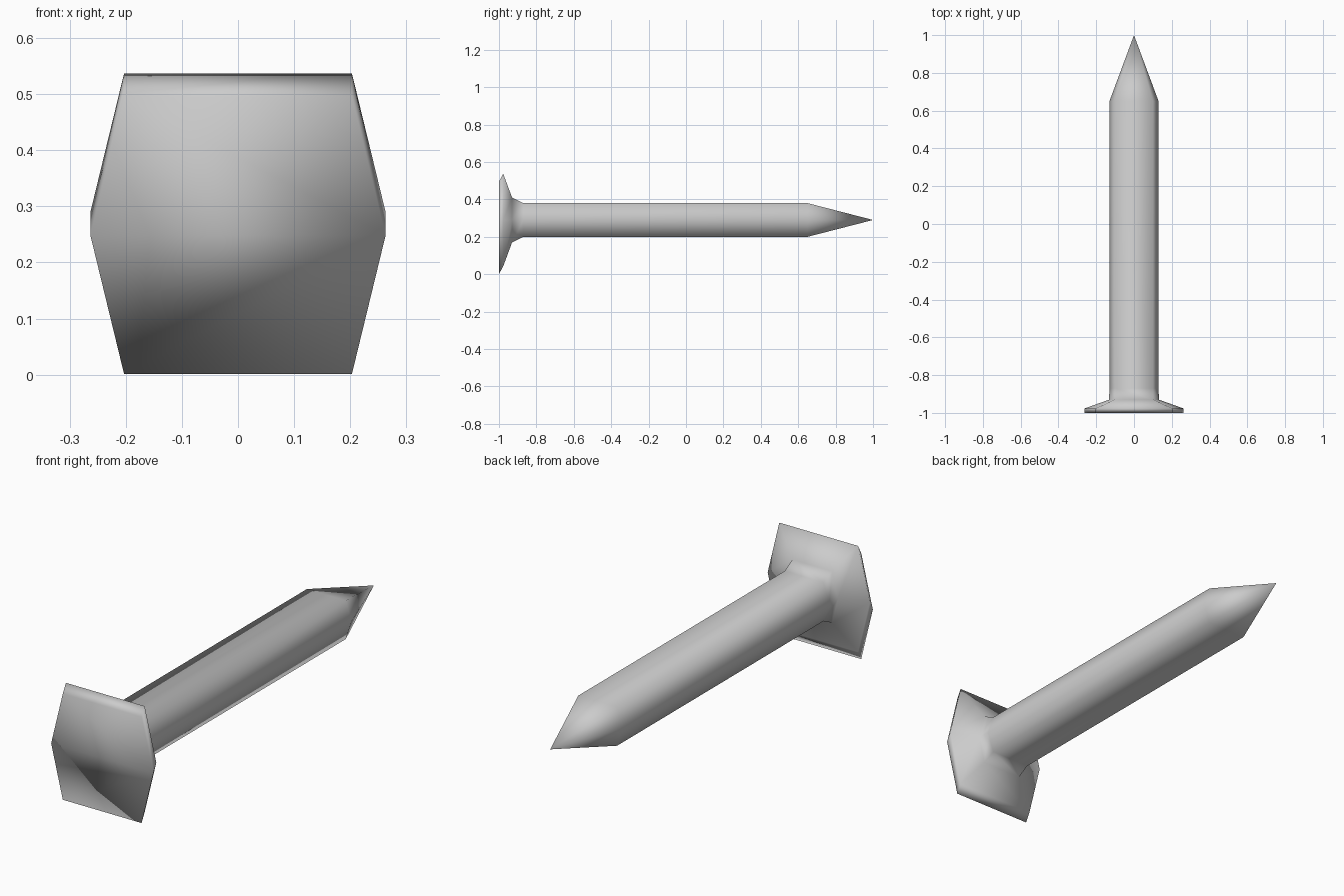
import bpy
import bmesh

cube = bpy.data.objects.get("Cube")
if cube:
    bpy.data.objects.remove(cube, do_unlink=True)

# Plain grey metal
steel = bpy.data.materials.new("grey steel")
steel.use_nodes = True
grey = (0.6, 0.6, 0.6, 1)
steel.diffuse_color = grey
steel.node_tree.nodes["Principled BSDF"].inputs["Base Color"].default_value = grey

AXIS_Z = 0.29


def hexagon(bm, y, z, side, corner, half):
    """Ring with points to the sides and flat top and bottom."""
    outline = [(side, 0), (corner, half), (-corner, half),
               (-side, 0), (-corner, -half), (corner, -half)]
    return [bm.verts.new((x, y, z + dz)) for x, dz in outline]


def bridge(bm, a, b):
    for i in range(len(a)):
        j = (i + 1) % len(a)
        bm.faces.new((a[i], a[j], b[j], b[i]))


bm = bmesh.new()

# Head rim (front ring sits lower), flared neck, then straight shaft
head = (0.263, 0.203, 0.247)
shaft = (0.13, 0.1, 0.09)
rings = [hexagon(bm, -1, 0.248, *head),
         hexagon(bm, -0.977, AXIS_Z, *head),
         hexagon(bm, -0.93, AXIS_Z, 0.132, 0.102, 0.12),
         hexagon(bm, -0.87, AXIS_Z, *shaft),
         hexagon(bm, 0.65, AXIS_Z, *shaft)]
for a, b in zip(rings, rings[1:]):
    bridge(bm, a, b)

# Flat striking face
face = rings[0]
for i in range(1, 5):
    bm.faces.new((face[0], face[i + 1], face[i]))

# Pointed tip
tip = bm.verts.new((0, 1, AXIS_Z))
last = rings[-1]
for i in range(6):
    bm.faces.new((last[i], last[(i + 1) % 6], tip))

bmesh.ops.recalc_face_normals(bm, faces=bm.faces)
for f in bm.faces:
    f.smooth = True

mesh = bpy.data.meshes.new("nail")
bm.to_mesh(mesh)
bm.free()
mesh.materials.append(steel)
bpy.context.collection.objects.link(bpy.data.objects.new("nail", mesh))
